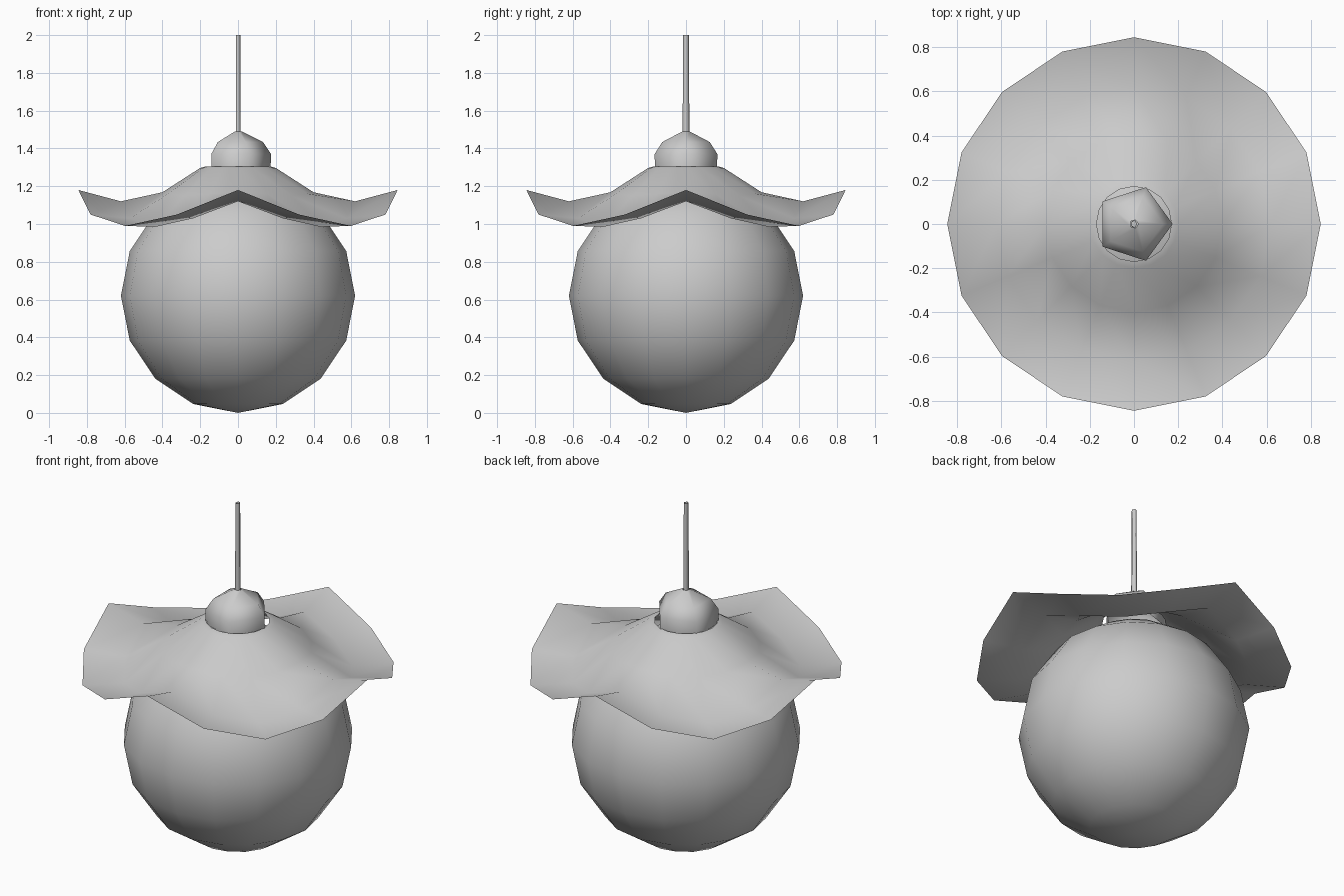
import bpy, bmesh, math

if "Cube" in bpy.data.objects:
    bpy.data.objects.remove(bpy.data.objects["Cube"])


def finish(name, bm):
    bmesh.ops.recalc_face_normals(bm, faces=bm.faces)
    mesh = bpy.data.meshes.new(name)
    bm.to_mesh(mesh)
    bm.free()
    mesh.shade_smooth()
    obj = bpy.data.objects.new(name, mesh)
    bpy.context.collection.objects.link(obj)
    return obj


def loft(name, rings):
    """Bridge a list of vertex rings that all have the same count."""
    bm = bmesh.new()
    loops = [[bm.verts.new(p) for p in ring] for ring in rings]
    for a, b in zip(loops, loops[1:]):
        n = len(a)
        for i in range(n):
            j = (i + 1) % n
            bm.faces.new((a[i], a[j], b[j], b[i]))
    return finish(name, bm)


def ring(n, r, heights, sx=1.0):
    """Ring of n points; heights repeat around the circle."""
    pts = []
    for i in range(n):
        a = 2 * math.pi * i / n
        pts.append((sx * r * math.cos(a), r * math.sin(a), heights[i % len(heights)]))
    return pts


# Glass globe
bm = bmesh.new()
bmesh.ops.create_uvsphere(bm, u_segments=16, v_segments=8, radius=0.62)
bmesh.ops.translate(bm, verts=bm.verts, vec=(0, 0, 0.62))
finish("globe", bm)

# Wavy shade: four waves, heights given for crest, middle, trough, middle
shade_rings = [
    (0.17, (1.305, 1.305, 1.305, 1.305)),
    (0.20, (1.297, 1.297, 1.297, 1.297)),
    (0.40, (1.168, 1.16, 1.15, 1.16)),
    (0.62, (1.12, 1.03, 0.985, 1.03)),
    (0.845, (1.18, 1.05, 0.99, 1.05)),
]
loft("wavy_shade", [ring(16, r, h) for r, h in shade_rings])

# Five-sided cap above the shade
cap_profile = [(0.172, 1.285), (0.175, 1.37), (0.132, 1.434), (0.02, 1.49)]
loft("cap", [ring(5, r, (z,)) for r, z in cap_profile])

# Thin hanging rod
loft("rod", [ring(5, r, (z,), 0.75) for r, z in [(0.019, 1.48), (0.016, 2.0)]])
